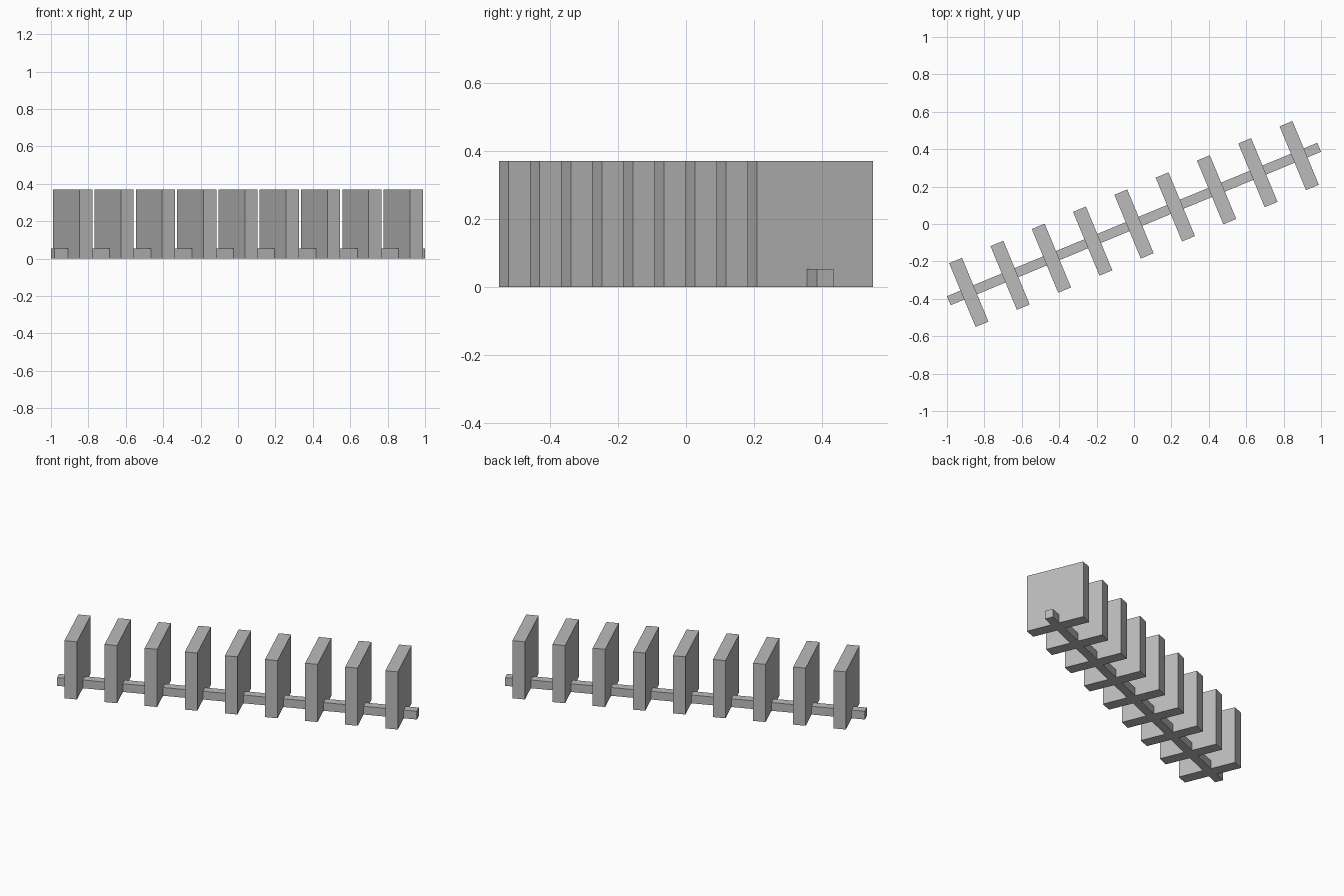
import bpy
import math
from mathutils import Matrix

if "Cube" in bpy.data.objects:
    bpy.data.objects.remove(bpy.data.objects["Cube"])

ANGLE = math.radians(22.5)   # the whole row runs diagonally
COUNT = 9
SPACING = 0.239
SLAB = (0.0745, 0.369, 0.37)
RAIL = (2.143, 0.052, 0.053)

grey = bpy.data.materials.new("grey")
grey.diffuse_color = (0.5, 0.5, 0.5, 1)
grey.use_nodes = True
grey.node_tree.nodes["Principled BSDF"].inputs["Base Color"].default_value = grey.diffuse_color


def box(name, size, along):
    """Box resting on the ground, placed at a distance along the row."""
    bpy.ops.mesh.primitive_cube_add(size=1)
    ob = bpy.context.object
    ob.name = name
    ob.data.transform(Matrix.Diagonal((*size, 1)))
    ob.location = (along * math.cos(ANGLE), along * math.sin(ANGLE), size[2] / 2)
    ob.rotation_euler.z = ANGLE
    ob.data.materials.append(grey)
    return ob


# Long ground rail
box("rail", RAIL, 0)

# Evenly spaced upright slabs across the rail
for i in range(COUNT):
    box(f"slab_{i + 1}", SLAB, (i - (COUNT - 1) / 2) * SPACING)
